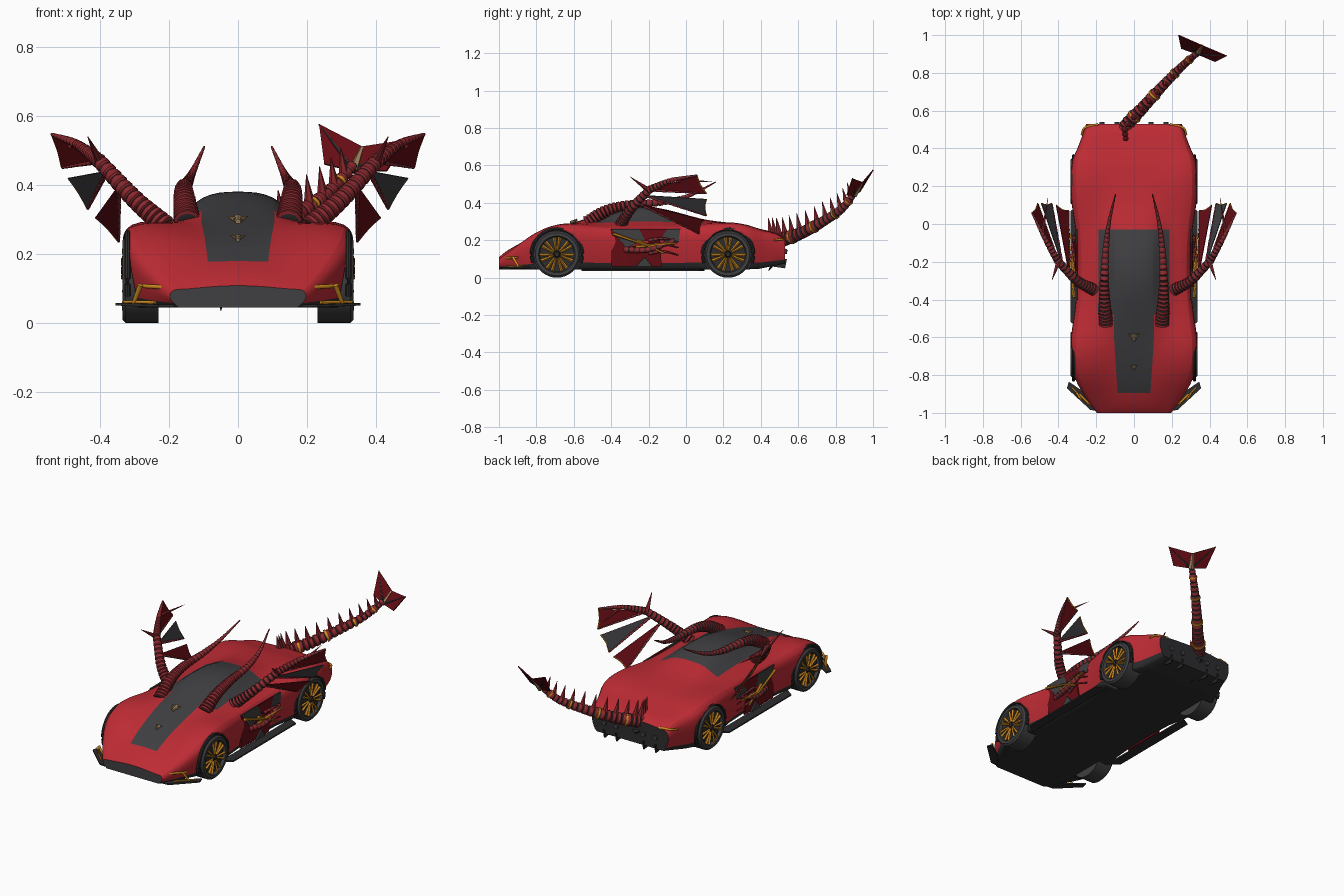
import bpy, bmesh, math
from mathutils import Vector

if "Cube" in bpy.data.objects:
    bpy.data.objects.remove(bpy.data.objects["Cube"])

def material(name, *rgb):
    m = bpy.data.materials.new(name)
    m.use_nodes = True
    m.diffuse_color = (*rgb, 1)
    m.node_tree.nodes["Principled BSDF"].inputs["Base Color"].default_value = (*rgb, 1)
    return m

RED = material("body red", .51, .024, .034)
GREY = material("panel grey", .05, .05, .054)
BLACK = material("trim black", .026, .026, .028)
SCALE = material("scale red", .26, .022, .028)
SKIN = material("membrane red", .13, .004, .007)
ORANGE = material("accent orange", .62, .25, .014)
BONE = material("bone tan", .32, .21, .1)

def build(name, verts, faces, mats, index=None, smooth=True, thick=0):
    """Make one object from points and faces."""
    bm = bmesh.new()
    vs = [bm.verts.new(v) for v in verts]
    for i, f in enumerate(faces):
        bm.faces.new([vs[k] for k in f]).material_index = index[i] if index else 0
    bmesh.ops.recalc_face_normals(bm, faces=bm.faces)
    me = bpy.data.meshes.new(name)
    bm.to_mesh(me)
    bm.free()
    ob = bpy.data.objects.new(name, me)
    bpy.context.collection.objects.link(ob)
    for m in mats:
        me.materials.append(m)
    if thick:
        mod = ob.modifiers.new("thickness", "SOLIDIFY")
        mod.thickness, mod.offset = thick, 0
    if smooth:
        bpy.ops.object.select_all(action="DESELECT")
        ob.select_set(True)
        bpy.context.view_layer.objects.active = ob
        bpy.ops.object.shade_smooth_by_angle(angle=math.radians(40))
    return ob

def plate(name, pts, mat, thick=.008):
    return build(name, pts, [tuple(range(len(pts)))], [mat], smooth=False, thick=thick)

def loft(rings):
    """Faces joining equal rings, with both ends capped."""
    n, k = len(rings), len(rings[0])
    faces = [(i * k + j, i * k + (j + 1) % k, (i + 1) * k + (j + 1) % k, (i + 1) * k + j)
             for i in range(n - 1) for j in range(k)]
    return [p for r in rings for p in r], faces + [tuple(range(k)), tuple(range((n - 1) * k, n * k))]

def spline(pts, t):
    """Smooth point at t (0 to 1) along the path."""
    p = [Vector(q) for q in pts]
    p = [2 * p[0] - p[1]] + p + [2 * p[-1] - p[-2]]
    s = min(t, .9999) * (len(pts) - 1)
    a, b, c, d = p[int(s):int(s) + 4]
    u = s - int(s)
    return b + (c - a) * u / 2 + (2 * a - 5 * b + 4 * c - d) * u**2 / 2 + (3 * b - a - 3 * c + d) * u**3 / 2

def limb(name, pts, r0, r1, beads=0, mats=(SCALE, BLACK), steps=12, sides=10):
    """Tapered tube; with beads it becomes a stack of bulging rings."""
    marks = [(i / steps, 1) for i in range(steps + 1)]
    if beads:
        marks = [((b + f) / beads, g) for b in range(beads) for f, g in ((0, .78), (.2, 1), (.8, .95), (.95, .78))]
    rings = []
    for t, g in marks:
        way = spline(pts, min(t + .02, 1)) - spline(pts, max(t - .02, 0))
        q, r = way.to_track_quat("Z", "X"), (r0 + (r1 - r0) * t) * g
        rings.append([spline(pts, t) + q @ Vector((r * math.cos(a), r * math.sin(a), 0))
                      for a in (math.tau * k / sides for k in range(sides))])
    verts, faces = loft(rings)
    return build(name, verts, faces, mats, [int(beads > 0 and n // sides % 4 > 1) for n in range(len(faces))])

def cone(name, base, tip, r, mat):
    return limb(name, [base, tip], r, .001, 0, (mat,), 1, 6)

# Body shell: y, half width, shoulder height, centre height, stripe half width
stations = [(-1, .2, .095, .11, .08), (-.97, .225, .118, .138, .082), (-.9, .275, .172, .18, .085),
            (-.8, .332, .25, .228, .095), (-.69, .342, .29, .268, .105), (-.6, .342, .292, .296, .115),
            (-.48, .32, .275, .335, .115), (-.35, .307, .27, .375, .105), (-.2, .303, .272, .39, .105),
            (-.02, .312, .275, .345, .11), (.1, .338, .288, .308, .115), (.23, .342, .3, .297, .12),
            (.34, .336, .282, .28, .12), (.39, .307, .255, .262, .12), (.49, .27, .238, .242, .12),
            (.53, .258, .2, .215, .12)]
rings = []
for y, w, belt, top, s in stations:
    low = .045 + max(0, y - .38) * .2
    half = [(0, top), (s, top - .004), (min(.18, w * .78), belt + (top - belt) * .15), (w * .97, belt + .004),
            (w, belt * .74), (w * .92, low + .012), (w * .86, low), (0, low)]
    rings.append([(x, y, z) for x, z in half + [(-x, z) for x, z in half[-2:0:-1]]])
verts, faces = loft(rings)
index = []
for f in faces[:-2]:
    col = min(f[0] % 14, 13 - f[0] % 14)
    y = sum(verts[k][1] for k in f) / 4
    glass = (col == 0 and -.9 < y < -.02) or (col == 1 and -.48 < y < -.02)
    index.append(1 if glass else 2 if col > 4 else 0)
body = build("car_body", verts, faces, [RED, GREY, BLACK], index + [1, 2])
bm = bmesh.new()
bm.from_mesh(body.data)
crease = bm.edges.layers.float.new("crease_edge")
for e in bm.edges:
    if any(len(f.verts) > 4 for f in e.link_faces) or all(f.material_index == 2 for f in e.link_faces):
        e[crease] = 1
bm.to_mesh(body.data)
bm.free()
sub = body.modifiers.new("smooth", "SUBSURF")
sub.levels = sub.render_levels = 2

# Wheels: arch cut, lathed tyre with recessed rim, spokes, hub and arch trim
tyre = [(.004, .034), (.092, .034), (.098, .05), (.115, .05), (.125, .04), (.125, -.055), (.004, -.055)]
turns = [math.tau * k / 36 for k in range(36)]
for side, label in ((1, "left"), (-1, "right")):
    for y, end in ((-.69, "front"), (.225, "rear")):
        tag = f"{end}_{label}"
        hub = Vector((side * .285, y, .125))
        def lathe(profile):
            return loft([[hub + Vector((side * x, r * math.cos(a), r * math.sin(a))) for a in turns]
                         for r, x in profile])
        cutter = build("arch_cutter_" + tag, *lathe([(.134, -.058), (.134, .2)]), [BLACK])
        cutter.hide_render = cutter.hide_viewport = True
        cut = body.modifiers.new("arch", "BOOLEAN")
        cut.operation, cut.object, cut.solver, cut.material_mode = "DIFFERENCE", cutter, "EXACT", "TRANSFER"
        build("tyre_" + tag, *lathe(tyre), [GREY, BLACK], [int(n < 36) for n in range(36 * 6 + 2)])
        for k in range(7):
            for lean in (-.17, .17):
                a = math.tau * k / 7 + math.pi / 2
                limb("spoke_" + tag, [hub + Vector((side * .042, r * math.cos(a + d), r * math.sin(a + d)))
                                      for r, d in ((.02, lean), (.092, lean))], .005, .009, 0, (ORANGE,), 1, 4)
        limb("hub_" + tag, [hub + Vector((side * x, 0, 0)) for x in (.03, .05)], .018, .012, 0, (BLACK,), 1)
        arc = [hub + Vector((side * .035, .136 * math.cos(a), .136 * math.sin(a)))
               for a in (math.radians(d) for d in range(-20, 210, 20))]
        limb("arch_" + tag, arc, .009, .009, 0, (BLACK,), 30, 8)

    def m(*pts):
        return [Vector((side * x, y, z)) for x, y, z in pts]

    # Horns sweeping back over the roof
    limb("horn_" + label, m((.147, -.53, .29), (.155, -.43, .355), (.157, -.3, .39), (.148, -.12, .405),
                            (.13, .02, .44), (.097, .16, .512)), .041, .003, 30)

    # Wing: arm, claws, membranes and finger bones
    elbow, wrist, tip, f1, f2, f3 = m((.345, -.26, .4), (.4, -.2, .468), (.54, .06, .547), (.51, .11, .45),
                                      (.435, .11, .33), (.345, .07, .235))
    limb("wing_arm_" + label, m((.21, -.35, .28), (.3, -.3, .36)) + [wrist], .034, .022, 13)
    limb("wing_forearm_" + label, [wrist, wrist.lerp(tip, .5) + Vector((0, -.01, .012)), tip], .023, .005, 14)
    cone("wing_claw_" + label, wrist, m((.435, -.3, .54))[0], .014, SCALE)
    cone("wing_tip_claw_" + label, wrist.lerp(tip, .6), m((.455, .14, .515))[0], .01, SCALE)
    for k, (o, a, b, mat) in enumerate(((wrist, tip, f1, SKIN), (wrist.lerp(elbow, .4), f1.lerp(f2, .25), f2, GREY),
                                        (elbow, f2.lerp(f3, .25), f3, SKIN))):
        plate(f"wing_membrane_{k}_{label}", [o, a, a.lerp(b, .5).lerp(o, .03), b], mat, .004)
        limb(f"wing_finger_{k}_{label}", [o, b], .008, .004, 9)
        limb(f"wing_edge_{k}_{label}", [a, a.lerp(b, .5).lerp(o, .03), b], .003, .003, 0, (ORANGE,), 4, 4)

    # Door patches, clawed arm and ribs
    for mat, *outline in ((SKIN, (-.4, .06), (-.3, .06), (-.32, .16), (-.4, .26)),
                          (GREY, (-.4, .26), (-.32, .16), (-.22, .2), (-.25, .26)),
                          (SKIN, (-.25, .26), (-.22, .2), (-.14, .2), (-.1, .26)),
                          (GREY, (-.1, .26), (-.14, .2), (-.04, .19), (-.03, .26)),
                          (SKIN, (-.3, .06), (-.13, .06), (-.14, .2), (-.32, .16))):
        plate("door_patch_" + label, m(*[(.288 + min(z, .2) * .1 - max(0, z - .2) * .1, y, z) for y, z in outline]), mat)
    plate("door_scale_" + label, m((.304, -.27, .06), (.304, -.18, .06), (.308, -.22, .11)), GREY)
    limb("door_arm_" + label, m((.3, -.33, .15), (.325, -.2, .15), (.315, -.06, .2)), .018, .012, 9)
    for z in (.13, .17, .2):
        limb("door_claw_" + label, m((.31, -.2, z), (.325, -.12, z + .01), (.31, -.04, z - .01)), .01, .003, 6)
    for a, b in (((-.39, .235), (-.2, .17)), ((-.27, .165), (-.05, .185)), ((-.26, .2), (-.12, .13))):
        limb("door_rib_" + label, m((.318, *a), (.335, *b)), .009, .005, 0, (ORANGE,), 2, 6)

    # Side skirt, front splitter, lights, exhausts and rear fins
    plate("side_skirt_" + label, m((.28, -.56, .04), (.335, -.52, .04), (.335, .07, .04), (.28, .1, .04)), BLACK)
    plate("splitter_" + label, m((.18, -.99, .05), (.23, -.985, .05), (.355, -.87, .055), (.345, -.835, .055),
                                 (.25, -.9, .05)), BLACK)
    limb("headlight_" + label, m((.2, -.975, .103), (.25, -.94, .106), (.29, -.9, .108)), .006, .006, 0, (ORANGE,), 4)
    limb("headlight_drop_" + label, m((.282, -.925, .11), (.302, -.895, .058)), .008, .006, 0, (ORANGE,), 2)
    limb("headlight_wing_" + label, m((.24, -.955, .06), (.33, -.865, .062)), .005, .004, 0, (ORANGE,), 2)
    limb("tail_light_" + label, m((.19, .527, .205), (.26, .51, .205), (.278, .47, .2)), .007, .005, 0, (ORANGE,))
    for x in (.09, .17):
        limb("exhaust_" + label, m((x, .5, .14), (x, .54, .14)), .014, .014, 0, (GREY,), 1)
        plate("diffuser_fin_" + label, m((x, .46, .06), (x, .53, .05), (x, .54, .1), (x, .46, .1)), BLACK)

# Tail with a row of spines and banded joints
tail = [(-.04, .46, .19), (-.04, .52, .205), (.05, .62, .24), (.16, .74, .305), (.26, .84, .375), (.335, .905, .46)]
limb("tail", tail, .046, .017, 26)
for k in range(13):
    p = spline(tail, k / 13)
    cone("tail_spine", p, p + Vector((-.01, -.02, .13 - .004 * k)), .026 - .0008 * k, SCALE)
for t in (.3, .5, .7, .88):
    limb("tail_band", [spline(tail, t), spline(tail, t + .015)], .05 - .029 * t, .049 - .029 * t, 0, (ORANGE,), 1)
cone("tail_root_barb", (-.04, .52, .16), (-.05, .44, .035), .03, BLACK)

# Two-lobed tail fin
root, notch = (.335, .9, .44), (.36, .945, .51)
for name, high, low in (("left", (.49, .89, .53), (.43, .86, .44)), ("right", (.235, 1, .575), (.25, .93, .46))):
    plate("tail_fin_" + name, [root, notch, high, low], SKIN, .006)
    limb("tail_fin_bone_" + name, [root, high], .008, .003, 0, (BLACK,), 2, 6)
limb("tail_fin_core", [root, notch], .016, .006, 0, (BONE,), 2, 6)

# Small bone crests on the hood
for y, z, r in ((-.6, .3, .02), (-.76, .247, .014)):
    for x in (-r, r):
        cone("crest_horn", (x * .4, y, z), (x * 1.5, y + r, z + r * .5), r * .4, BONE)
    limb("crest_skull", [(0, y + r, z), (0, y - r, z - .006)], r * .8, r * .4, 0, (BONE,), 3, 8)
